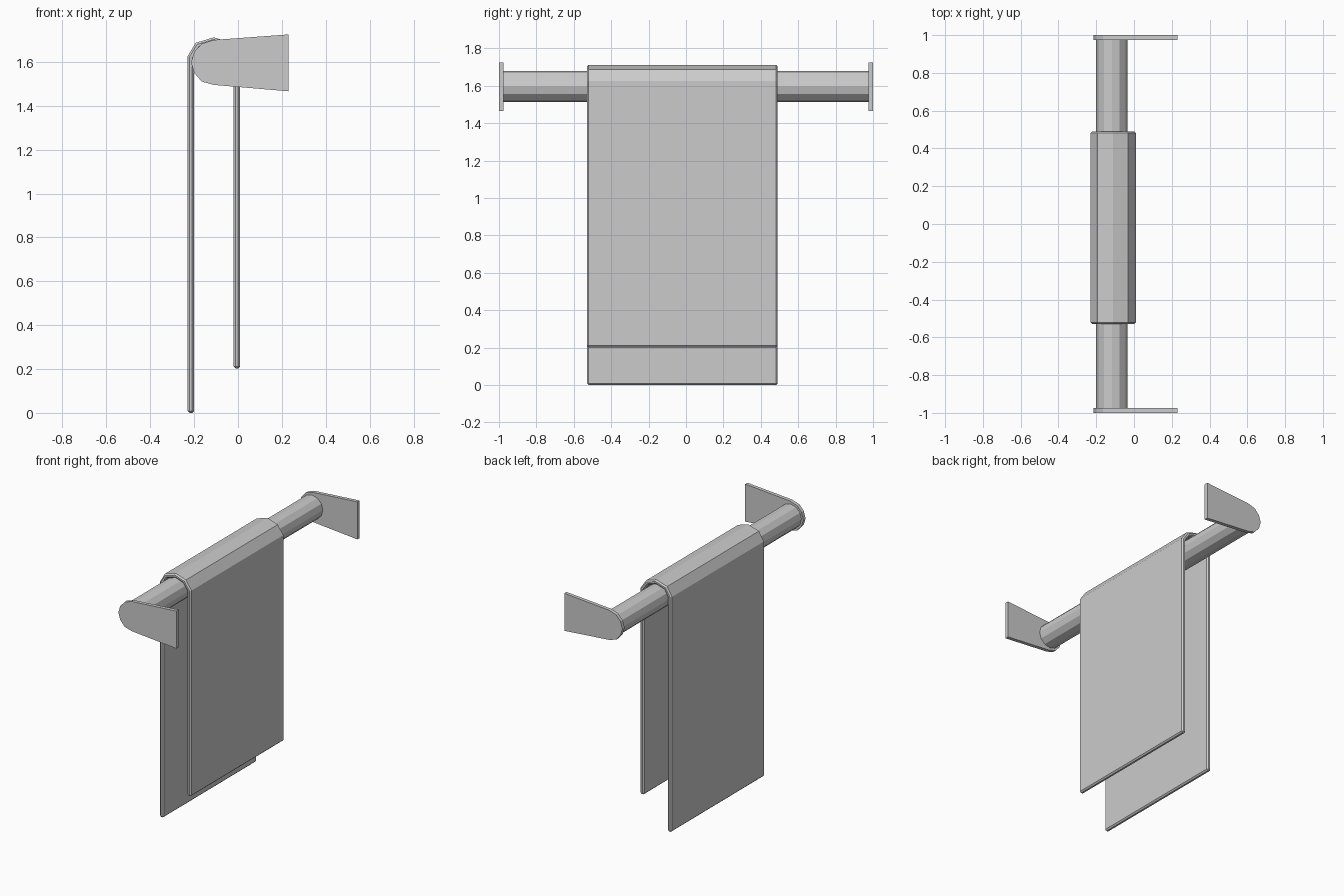
import bpy, bmesh, math

if "Cube" in bpy.data.objects:
    bpy.data.objects.remove(bpy.data.objects["Cube"])


def extrude_profile(name, pts, y0, y1, bevel=0.0):
    """Prism from an xz outline between y0 and y1, optionally chamfered."""
    bm = bmesh.new()
    face = bm.faces.new([bm.verts.new((x, y0, z)) for x, z in pts])
    ext = bmesh.ops.extrude_face_region(bm, geom=[face])
    verts = [g for g in ext["geom"] if isinstance(g, bmesh.types.BMVert)]
    bmesh.ops.translate(bm, verts=verts, vec=(0, y1 - y0, 0))
    bmesh.ops.recalc_face_normals(bm, faces=bm.faces)
    mesh = bpy.data.meshes.new(name)
    bm.to_mesh(mesh)
    bm.free()
    obj = bpy.data.objects.new(name, mesh)
    bpy.context.collection.objects.link(obj)
    if bevel:
        mod = obj.modifiers.new("Chamfer", "BEVEL")
        mod.width = bevel
        mod.segments = 1
        mod.limit_method = "ANGLE"
        mod.angle_limit = math.radians(70)
    return obj


# Wall brackets: tapered plates with a rounded nose
plate = [(0.23, 1.725), (0.23, 1.466), (-0.11, 1.495), (-0.165, 1.51),
         (-0.2, 1.55), (-0.214, 1.597), (-0.2, 1.645), (-0.165, 1.683),
         (-0.11, 1.70)]
extrude_profile("front_bracket", plate, -1.0, -0.975)
extrude_profile("back_bracket", plate, 0.975, 1.0)

# Twelve-sided rail between the brackets
rail = [(-0.117 + 0.083 * math.cos(i * math.pi / 6),
         1.597 + 0.083 * math.sin(i * math.pi / 6)) for i in range(12)]
extrude_profile("rail", rail, -0.98, 0.98)

# Towel folded over the rail, one side hanging lower
outer = [(-0.23, 0.003), (-0.23, 1.628), (-0.193, 1.69), (-0.11, 1.715),
         (-0.033, 1.69), (0.01, 1.628), (0.01, 0.205)]
inner = [(-0.02, 0.205), (-0.02, 1.62), (-0.053, 1.666), (-0.11, 1.685),
         (-0.173, 1.666), (-0.2, 1.62), (-0.2, 0.003)]
towel = extrude_profile("towel", outer + inner, -0.53, 0.49, bevel=0.009)
towel.location.z = -0.003
